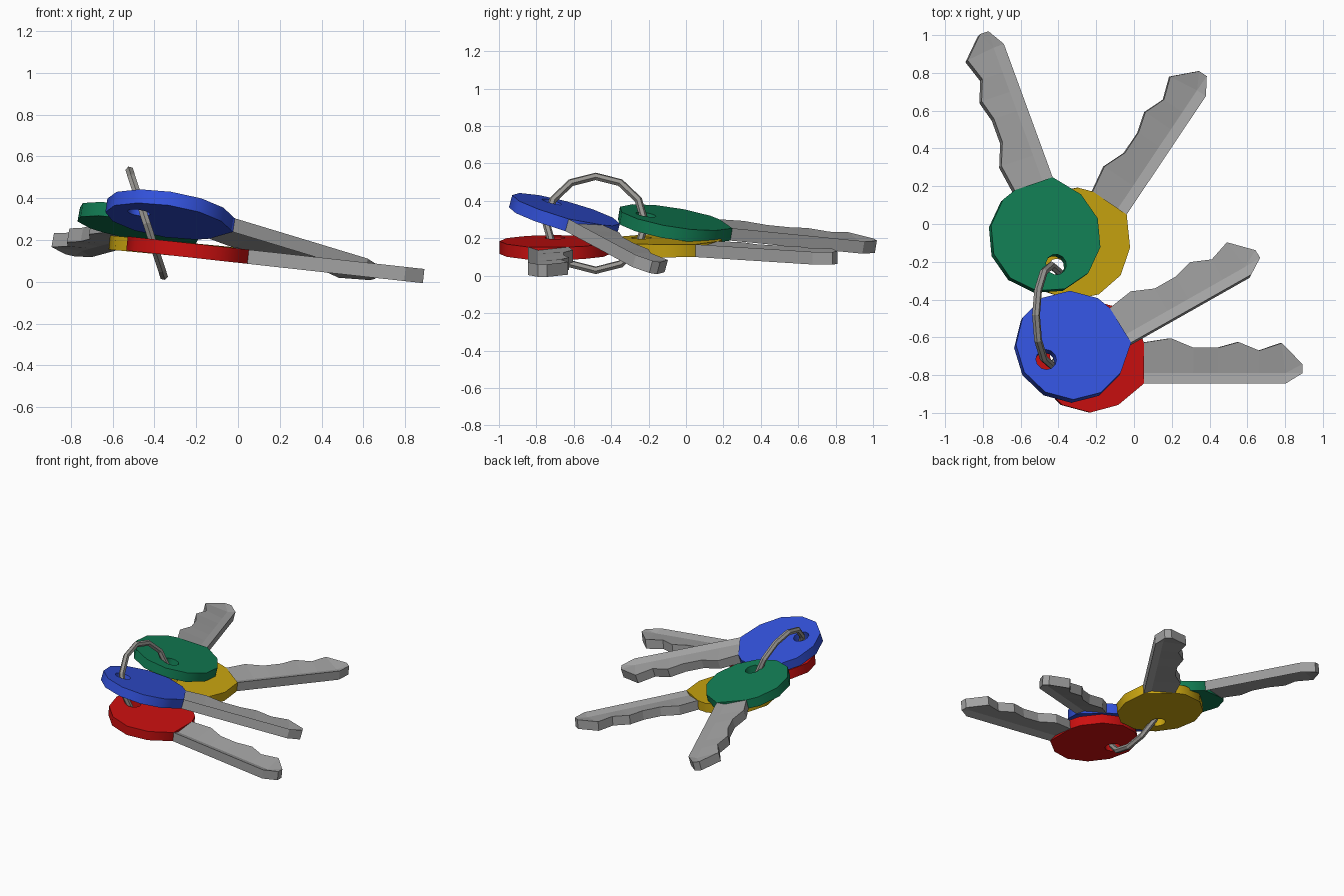
import bpy, bmesh, math
from mathutils import Matrix, Vector

if "Cube" in bpy.data.objects:
    bpy.data.objects.remove(bpy.data.objects["Cube"])

H = 0.034          # half thickness of a key
R = 0.298          # head radius


def material(name, rgb):
    m = bpy.data.materials.new(name)
    m.diffuse_color = (*rgb, 1)
    m.use_nodes = True
    m.node_tree.nodes["Principled BSDF"].inputs["Base Color"].default_value = m.diffuse_color
    return m


steel = material("steel grey", (0.36, 0.36, 0.36))
ring_grey = material("ring grey", (0.32, 0.31, 0.29))
red = material("red", (0.60, 0.005, 0.005))
yellow = material("yellow", (0.58, 0.37, 0.005))
green = material("green", (0.006, 0.21, 0.09))
blue = material("blue", (0.033, 0.085, 0.72))


def add(name, mesh, mat, matrix):
    mesh.materials.clear()
    mesh.materials.append(mat)
    ob = bpy.data.objects.new(name, mesh)
    ob.matrix_world = matrix
    bpy.context.collection.objects.link(ob)
    return ob


# Head: twelve-sided disc with a flat where the blade joins and a round hole
def head_mesh():
    outer = [(R * math.cos(math.radians(a)), R * math.sin(math.radians(a)))
             for a in range(30, 301, 30)] + [(0.285, -0.145), (0.285, 0.072)]
    hole = [(-0.16 + 0.055 * math.cos(i * math.tau / 12),
             0.055 * math.sin(i * math.tau / 12)) for i in range(12)]
    cu = bpy.data.curves.new("head_profile", 'CURVE')
    cu.dimensions = '2D'
    cu.fill_mode = 'BOTH'
    cu.extrude = H
    for pts in (outer, hole):
        s = cu.splines.new('POLY')
        s.points.add(len(pts) - 1)
        for p, (x, y) in zip(s.points, pts):
            p.co = (x, y, 0, 1)
        s.use_cyclic_u = True
    tmp = bpy.data.objects.new("head_profile", cu)
    bpy.context.collection.objects.link(tmp)
    dg = bpy.context.evaluated_depsgraph_get()
    me = bpy.data.meshes.new_from_object(tmp.evaluated_get(dg))
    bpy.data.objects.remove(tmp)
    return me


# Blade: toothed outline, with a shallow crease line on both faces
TEETH = [(0.28, 0.072), (0.43, 0.095), (0.55, 0.045), (0.68, 0.045),
         (0.79, 0.075), (0.90, 0.03), (1.02, 0.07), (1.13, -0.042), (1.13, -0.09)]
BACK = [(1.04, -0.145), (0.28, -0.145)]


def blade_mesh():
    bm = bmesh.new()
    outline = TEETH + BACK
    rims = []
    for side in (1, -1):
        rim = [bm.verts.new((x, y, side * H)) for x, y in outline]
        groove = []
        for x, _ in TEETH:
            if x <= 1.04:
                groove.append(bm.verts.new((x, -0.09, side * (H - 0.018))))
        groove[-1].co.x = 1.04
        n = len(groove)
        for i in range(n - 1):
            bm.faces.new((groove[i], groove[i + 1], rim[i + 1], rim[i]))
        for i in range(n - 1, len(TEETH)):
            bm.faces.new((groove[-1], rim[i + 1], rim[i]))
        bm.faces.new([rim[-1], rim[-2]] + groove[::-1])
        rims.append((rim, groove))
    (top, gt), (bot, gb) = rims
    for i in range(len(top) - 1):
        bm.faces.new((top[i], top[i + 1], bot[i + 1], bot[i]))
    bm.faces.new((top[-1], gt[0], top[0], bot[0], gb[0], bot[-1]))
    bmesh.ops.recalc_face_normals(bm, faces=bm.faces)
    me = bpy.data.meshes.new("blade")
    bm.to_mesh(me)
    bm.free()
    return me


# name, colour, head centre, blade direction, slope of the key along x and y
KEYS = [
    ("red", red, (-0.235, -0.70, 0.151), 0, -0.11, 0.0),
    ("yellow", yellow, (-0.32, -0.105, 0.160), 56.2, -0.095, 0.0),
    ("green", green, (-0.473, -0.07, 0.279), 110.1, -0.18, -0.165),
    ("blue", blue, (-0.335, -0.65, 0.322), 29.5, -0.15, -0.27),
]
for name, mat, centre, ang, a, b in KEYS:
    c, s = math.cos(math.radians(ang)), math.sin(math.radians(ang))
    u = Vector((c, s, a * c + b * s)).normalized()
    n = Vector((-a, -b, 1)).normalized()
    v = n.cross(u)
    m = Matrix((u, v, n)).transposed().to_4x4()
    m.translation = Vector(centre)
    add(name + "_key_head", head_mesh(), mat, m)
    add(name + "_key_blade", blade_mesh(), steel, m)

# Ring threading the four heads
bpy.ops.mesh.primitive_torus_add(major_segments=12, minor_segments=6,
                                 major_radius=0.264, minor_radius=0.021,
                                 location=(-0.437, -0.483, 0.28),
                                 rotation=(0, math.radians(72), 0))
ring = bpy.context.object
ring.name = "key_ring"
ring.data.materials.append(ring_grey)
